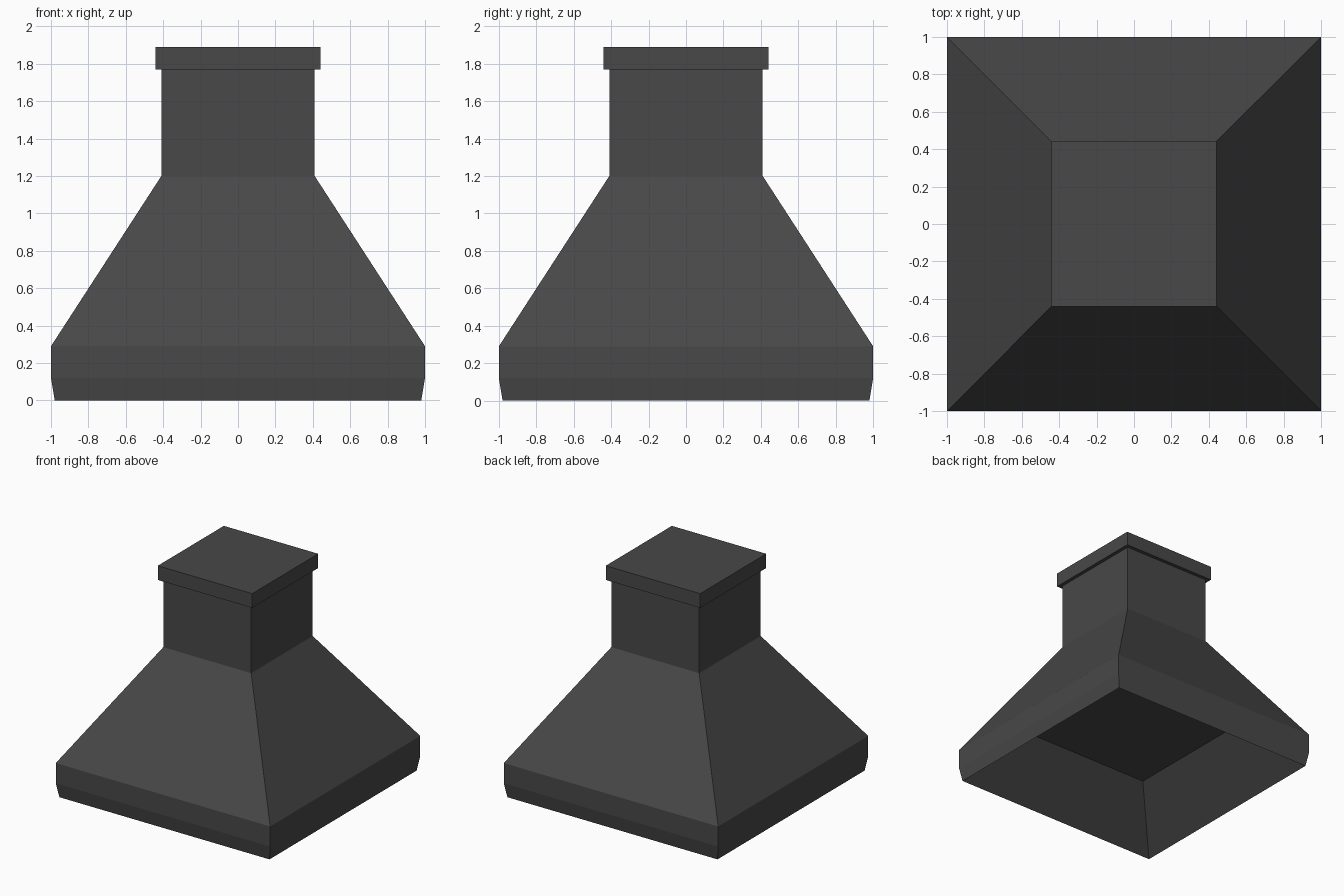
import bpy
import bmesh

cube = bpy.data.objects.get("Cube")
if cube:
    bpy.data.objects.remove(cube, do_unlink=True)

# Single dark metal colour
metal = bpy.data.materials.new("charcoal metal")
metal.use_nodes = True
colour = (0.065, 0.065, 0.065, 1)
metal.diffuse_color = colour
metal.node_tree.nodes["Principled BSDF"].inputs["Base Color"].default_value = colour


def square_loft(name, profile):
    """Loft square rings given as (half width, height), capping both ends."""
    bm = bmesh.new()
    corners = [(-1, -1), (1, -1), (1, 1), (-1, 1)]
    rings = [[bm.verts.new((x * half, y * half, z)) for x, y in corners]
             for half, z in profile]
    for low, high in zip(rings, rings[1:]):
        for i in range(4):
            j = (i + 1) % 4
            bm.faces.new((low[i], low[j], high[j], high[i]))
    bm.faces.new(rings[0][::-1])
    bm.faces.new(rings[-1])
    bmesh.ops.recalc_face_normals(bm, faces=bm.faces)
    mesh = bpy.data.meshes.new(name)
    bm.to_mesh(mesh)
    bm.free()
    mesh.materials.append(metal)
    obj = bpy.data.objects.new(name, mesh)
    bpy.context.collection.objects.link(obj)
    return obj


# Hood: recessed underside, chamfered rim, sloping canopy and flue
square_loft("hood", [(0.58, 0.40), (0.98, 0), (1, 0.12), (1, 0.29),
                     (0.41, 1.20), (0.41, 1.77)])

# Overhanging collar on top of the flue
square_loft("top_cap", [(0.44, 1.77), (0.44, 1.89)])
